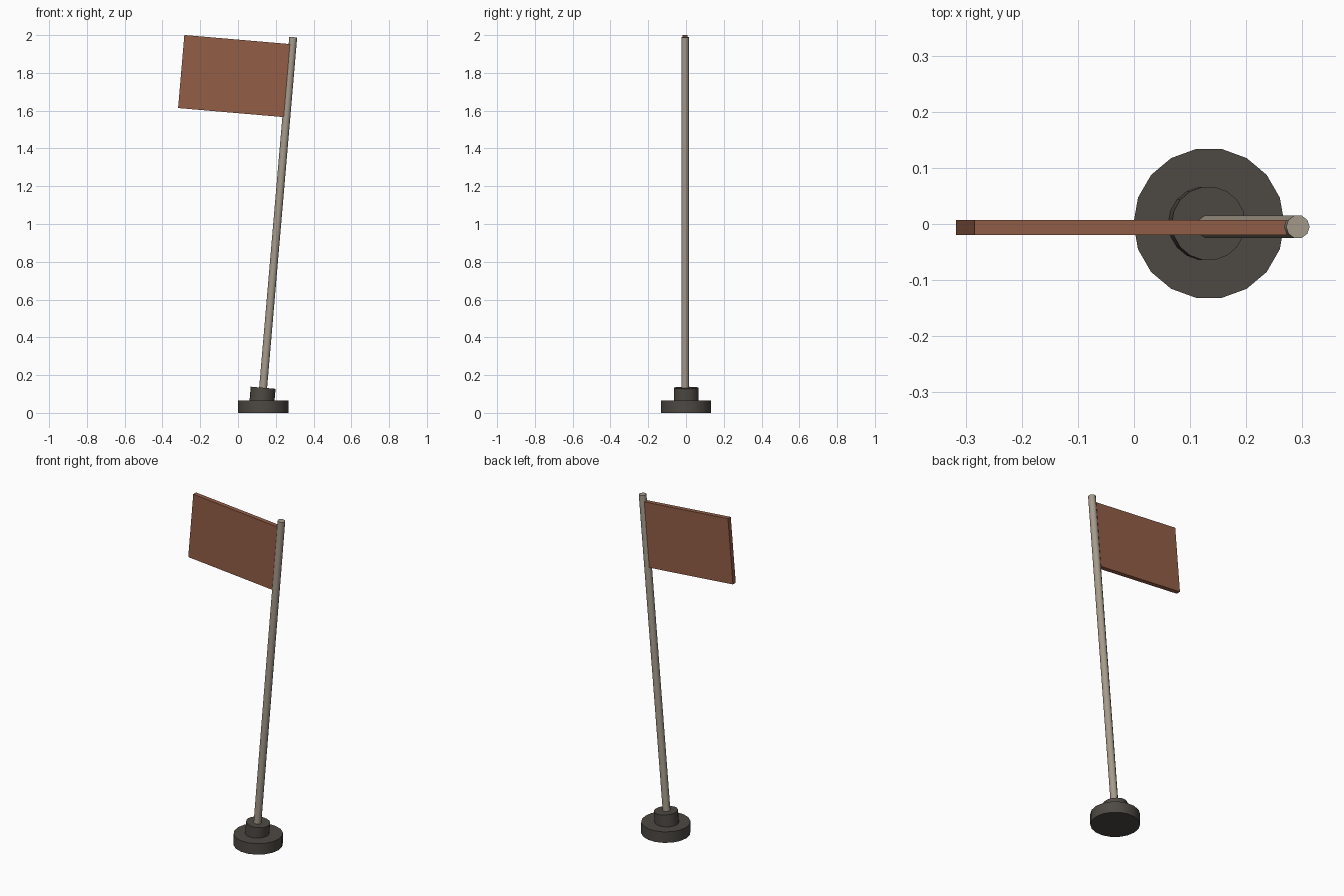
import bpy, math
from mathutils import Vector, Matrix

if "Cube" in bpy.data.objects:
    bpy.data.objects.remove(bpy.data.objects["Cube"])

TILT = math.radians(4.9)
ROT = Matrix.Rotation(TILT, 4, 'Y')
PIVOT = Vector((0.133, 0, 0.133))     # point where the pole leaves the collar


def material(name, rgb):
    m = bpy.data.materials.new(name)
    m.diffuse_color = (*rgb, 1)
    m.use_nodes = True
    m.node_tree.nodes["Principled BSDF"].inputs["Base Color"].default_value = m.diffuse_color
    return m


dark = material("dark_base", (0.075, 0.067, 0.057))
grey = material("warm_grey_pole", (0.38, 0.33, 0.26))
rust = material("rust_cloth", (0.29, 0.112, 0.064))


def leaning(along, across=0.0, y=0.0):
    """Point given in the leaning frame of the pole."""
    return PIVOT + ROT @ Vector((across, y, along))


def cylinder(name, sides, radius, depth, centre, tilt, mat):
    bpy.ops.mesh.primitive_cylinder_add(vertices=sides, radius=radius, depth=depth,
                                        location=centre, rotation=(0, tilt, 0))
    ob = bpy.context.object
    # turn so a corner points along +x
    ob.data.transform(Matrix.Rotation(math.pi / 2, 4, 'Z'))
    ob.name = name
    ob.data.materials.append(mat)
    bpy.ops.object.shade_smooth_by_angle(angle=math.radians(40))
    return ob


# Foot disc, upright
cylinder("base_disc", 18, 0.1345, 0.066, (0.1335, 0.001, 0.033), 0, dark)

# Collar, leaning with the pole and sunk into the disc
cylinder("collar", 18, 0.066, 0.11, leaning(-0.055, y=0.001), TILT, dark)

# Pole
bottom, top = -0.06, 1.863
cylinder("pole", 10, 0.021, top - bottom, leaning((top + bottom) / 2, y=-0.005), TILT, grey)

# Flag panel, let into the side of the pole
x0, x1, z0, z1 = -0.575, -0.012, 1.437, 1.825
bpy.ops.mesh.primitive_cube_add(size=1, location=leaning((z0 + z1) / 2, (x0 + x1) / 2, -0.006),
                                rotation=(0, TILT, 0))
flag = bpy.context.object
flag.name = "flag"
flag.scale = (x1 - x0, 0.027, z1 - z0)
flag.data.materials.append(rust)
